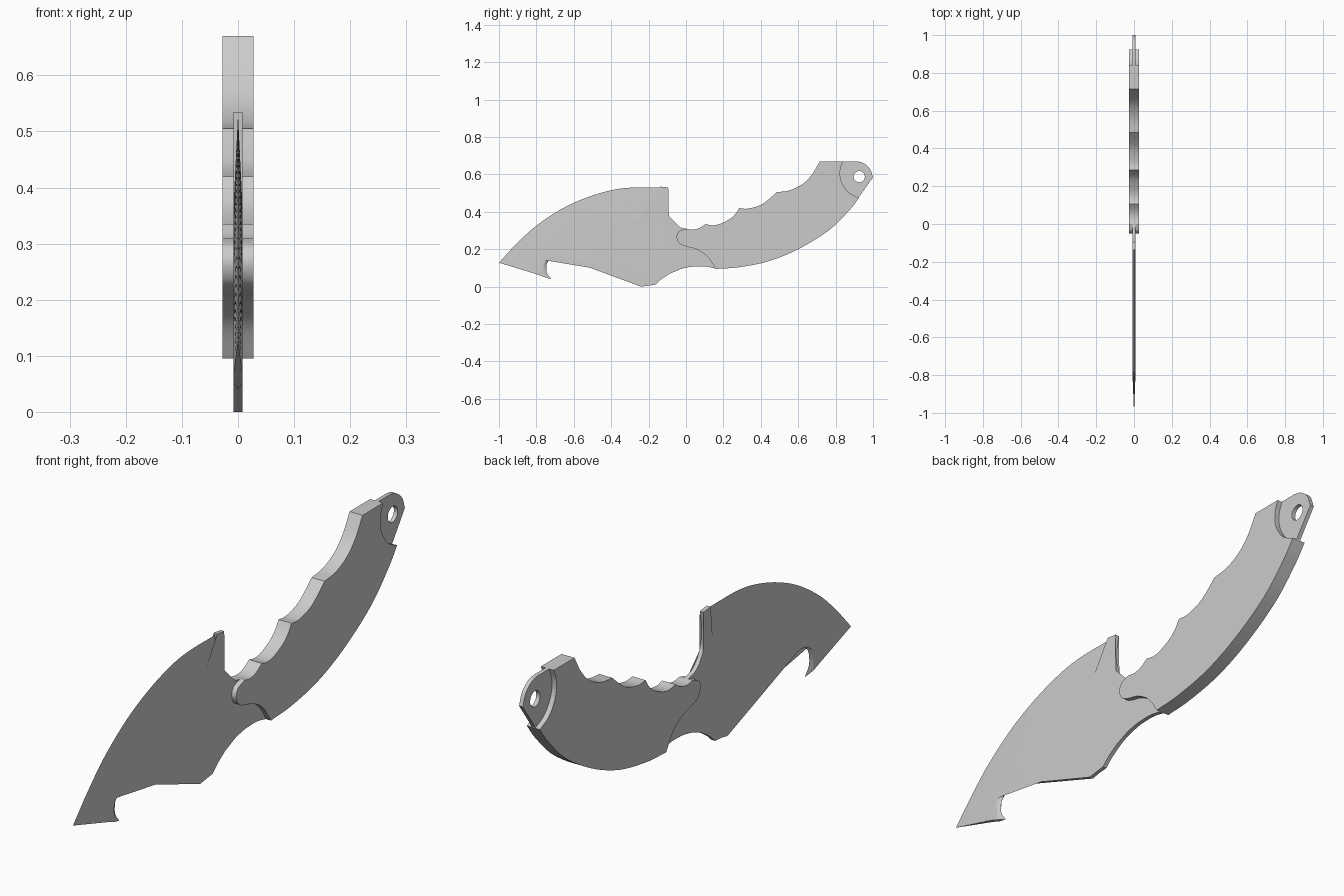
import bpy, bmesh, math
from mathutils import Vector

if "Cube" in bpy.data.objects:
    bpy.data.objects.remove(bpy.data.objects["Cube"])

BLADE_T, HANDLE_T = 0.008, 0.0275      # half thicknesses


def smooth(pts, n=5):
    """Catmull-Rom samples through 2D points, both ends included."""
    p = [Vector(q) for q in pts]
    p = [2 * p[0] - p[1]] + p + [2 * p[-1] - p[-2]]
    out = []
    for i in range(1, len(p) - 2):
        a, b, c, d = p[i - 1:i + 3]
        for k in range(n):
            t = k / n
            out.append(0.5 * (2 * b + (c - a) * t + (2 * a - 5 * b + 4 * c - d) * t * t
                              + (3 * b - a - 3 * c + d) * t ** 3))
    return out + [p[-2]]


def chain(*parts):
    """Join point runs, dropping repeated points."""
    out = []
    for part in parts:
        for q in part:
            q = Vector(q)
            if not out or (q - out[-1]).length > 1e-4:
                out.append(q)
    return out


def finish(ob):
    bpy.ops.object.select_all(action='DESELECT')
    ob.select_set(True)
    bpy.context.view_layer.objects.active = ob
    if ob.type == 'CURVE':
        bpy.ops.object.convert(target='MESH')
        ob = bpy.context.object
        bpy.ops.object.transform_apply(location=False, rotation=True, scale=False)
    bpy.ops.object.shade_smooth_by_angle(angle=math.radians(25))


def slab(name, loops, half):
    """Filled outline in the YZ plane; extra loops become holes."""
    cu = bpy.data.curves.new(name, 'CURVE')
    cu.dimensions, cu.fill_mode, cu.extrude = '2D', 'BOTH', half
    for loop in loops:
        s = cu.splines.new('POLY')
        s.points.add(len(loop) - 1)
        for pt, q in zip(s.points, loop):
            pt.co = (q[0], q[1], 0, 1)
        s.use_cyclic_u = True
    ob = bpy.data.objects.new(name, cu)
    ob.rotation_euler = (math.pi / 2, 0, math.pi / 2)
    bpy.context.collection.objects.link(ob)
    finish(ob)


# Handle: guard curve, finger scallops, tab shoulder, rounded back
guard = smooth([(.16, .095), (.115, .16), (.055, .2), (0, .215), (-.035, .232),
                (-.05, .265), (-.038, .295), (0, .31)])
scallops = [smooth([(0, .31), (.035, .305), (.07, .313), (.105, .335)]),
            smooth([(.105, .335), (.14, .328), (.18, .335), (.235, .362), (.265, .39), (.285, .42)]),
            smooth([(.285, .42), (.33, .417), (.395, .435), (.44, .465), (.485, .505)]),
            smooth([(.485, .505), (.555, .515), (.625, .55), (.675, .602), (.715, .67)])]
shoulder = smooth([(.84, .67), (.825, .625), (.827, .575), (.848, .53), (.878, .498), (.925, .475)])
back = smooth([(.925, .475), (.875, .41), (.765, .302), (.605, .203), (.445, .137),
               (.285, .104), (.16, .095)])
slab("handle", [chain(guard, *scallops, shoulder, back[:-1])], HANDLE_T)

# Lanyard tab with round hole
tab_end = smooth([(.91, .67), (.945, .662), (.982, .632), (1, .585)])
hole = [(.926 + .03 * math.cos(a), .588 + .03 * math.sin(a))
        for a in (i * math.tau / 32 for i in range(32))]
slab("lanyard_tab", [chain([(.80, .65), (.835, .67)], tab_end,
                           [(.922, .475), (.88, .46), (.80, .56)]), hole], BLADE_T)

# Blade: sharp curved edge and hook edge (x = 0) with the inner lines of their bevels
edge = smooth([(-1, .128), (-.915, .22), (-.81, .318), (-.675, .41), (-.54, .473),
               (-.41, .513), (-.3, .529), (-.14, .53)])
edge_in = smooth([(-.80, .067), (-.782, .115), (-.76, .17), (-.69, .22), (-.59, .275),
                  (-.37, .35), (-.25, .36), (-.13, .365)])
hook = smooth([(-.722, .153), (-.738, .135), (-.746, .11), (-.744, .075), (-.72, .04)])
hook_in = smooth([(-.712, .161), (-.742, .145), (-.762, .115), (-.765, .08), (-.76, .052)])
# Full-thickness outline between them: thumb ramp, notch, tang, belly, straight spine
notch = smooth([(-.095, .53), (-.106, .46), (-.1, .4), (-.075, .35), (-.04, .32), (.02, .306)])
belly = smooth([(.16, .096), (.1, .108), (.02, .105), (-.06, .083), (-.125, .045), (-.165, .01)])
middle = chain([(-.138, .535)], notch, [(.12, .25)], belly, [(-.205, .007), (-.24, 0)],
               smooth([(-.66, .158), (-.69, .165), (-.712, .161)])[:-1])

outline = edge_in + middle + hook_in
bm = bmesh.new()
right = [bm.verts.new((BLADE_T, *q)) for q in outline]
left = [bm.verts.new((-BLADE_T, *q)) for q in outline]
bm.faces.new(right)
bm.faces.new(left[::-1])
ne, nh, n = len(edge_in), len(hook_in), len(outline)

# Bevel facets on both sides
for sharp, start in ((edge, 0), (hook, n - nh)):
    sv = [bm.verts.new((0, *q)) for q in sharp]
    for side in (right, left):
        for i in range(len(sv) - 1):
            bm.faces.new((side[start + i], side[start + i + 1], sv[i + 1], sv[i]))
    if start:
        bm.faces.new((right[-1], left[-1], sv[-1]))
        bm.faces.new((right[start], left[start], sv[0]))
    else:
        bm.faces.new((right[0], left[0], sv[0]))
# Side walls on the unsharpened outline
for i in list(range(ne - 1, n - nh)) + [n - 1]:
    j = (i + 1) % n
    bm.faces.new((right[i], left[i], left[j], right[j]))
bmesh.ops.triangulate(bm, faces=[f for f in bm.faces if len(f.verts) > 4])
bmesh.ops.recalc_face_normals(bm, faces=bm.faces)
me = bpy.data.meshes.new("blade")
bm.to_mesh(me)
bm.free()
blade = bpy.data.objects.new("blade", me)
bpy.context.collection.objects.link(blade)
finish(blade)
